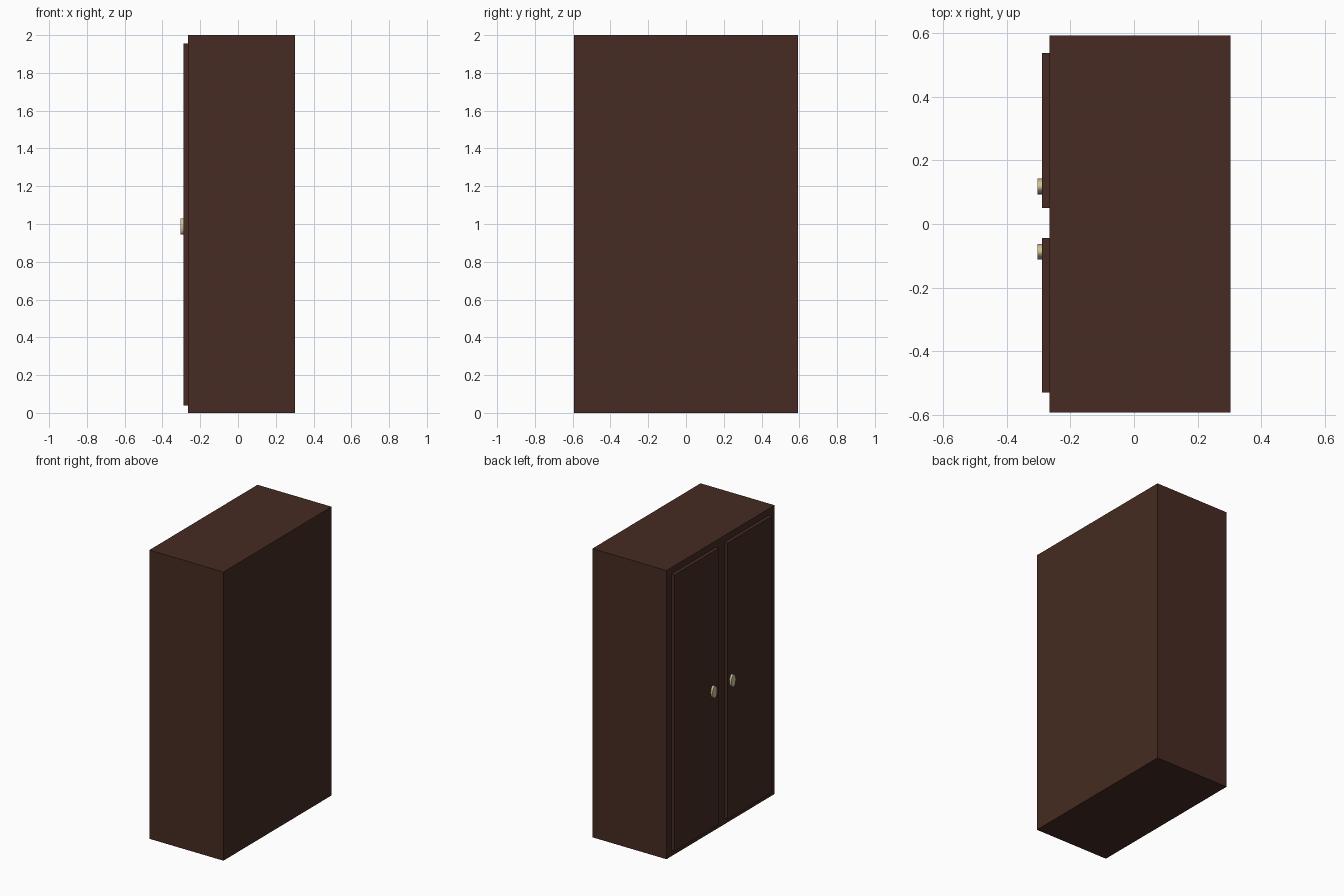
import bpy, math

if "Cube" in bpy.data.objects:
    bpy.data.objects.remove(bpy.data.objects["Cube"])


def material(name, rgb):
    m = bpy.data.materials.new(name)
    m.diffuse_color = (*rgb, 1.0)
    m.use_nodes = True
    m.node_tree.nodes["Principled BSDF"].inputs["Base Color"].default_value = m.diffuse_color
    return m


wood = material("dark wood", (0.061, 0.024, 0.016))
brass = material("pale brass", (0.62, 0.55, 0.32))


def box(name, lo, hi, mat):
    bpy.ops.mesh.primitive_cube_add(
        size=1, location=[(a + b) / 2 for a, b in zip(lo, hi)])
    o = bpy.context.object
    o.name = name
    o.scale = [b - a for a, b in zip(lo, hi)]
    bpy.ops.object.transform_apply(location=False, rotation=False, scale=True)
    o.data.materials.append(mat)
    return o


def knob(name, y, z):
    # oval disc whose axis points along x
    bpy.ops.mesh.primitive_cylinder_add(
        vertices=32, radius=1, depth=1, location=(-0.295, y, z),
        rotation=(0, math.pi / 2, 0))
    o = bpy.context.object
    o.name = name
    o.scale = (0.042, 0.0245, 0.018)
    bpy.ops.object.transform_apply(location=False, rotation=True, scale=True)
    o.data.materials.append(brass)
    bpy.ops.object.shade_smooth_by_angle(angle=math.radians(30))


# Cabinet body
box("cabinet_body", (-0.265, -0.592, 0), (0.303, 0.592, 2.0), wood)

# Doors and oval knobs on the -x side
for side, y0, y1, ky in (("left", 0.051, 0.537, 0.118),
                         ("right", -0.53, -0.044, -0.087)):
    box(side + "_door", (-0.289, y0, 0.04), (-0.264, y1, 1.955), wood)
    knob(side + "_knob", ky, 0.987)
